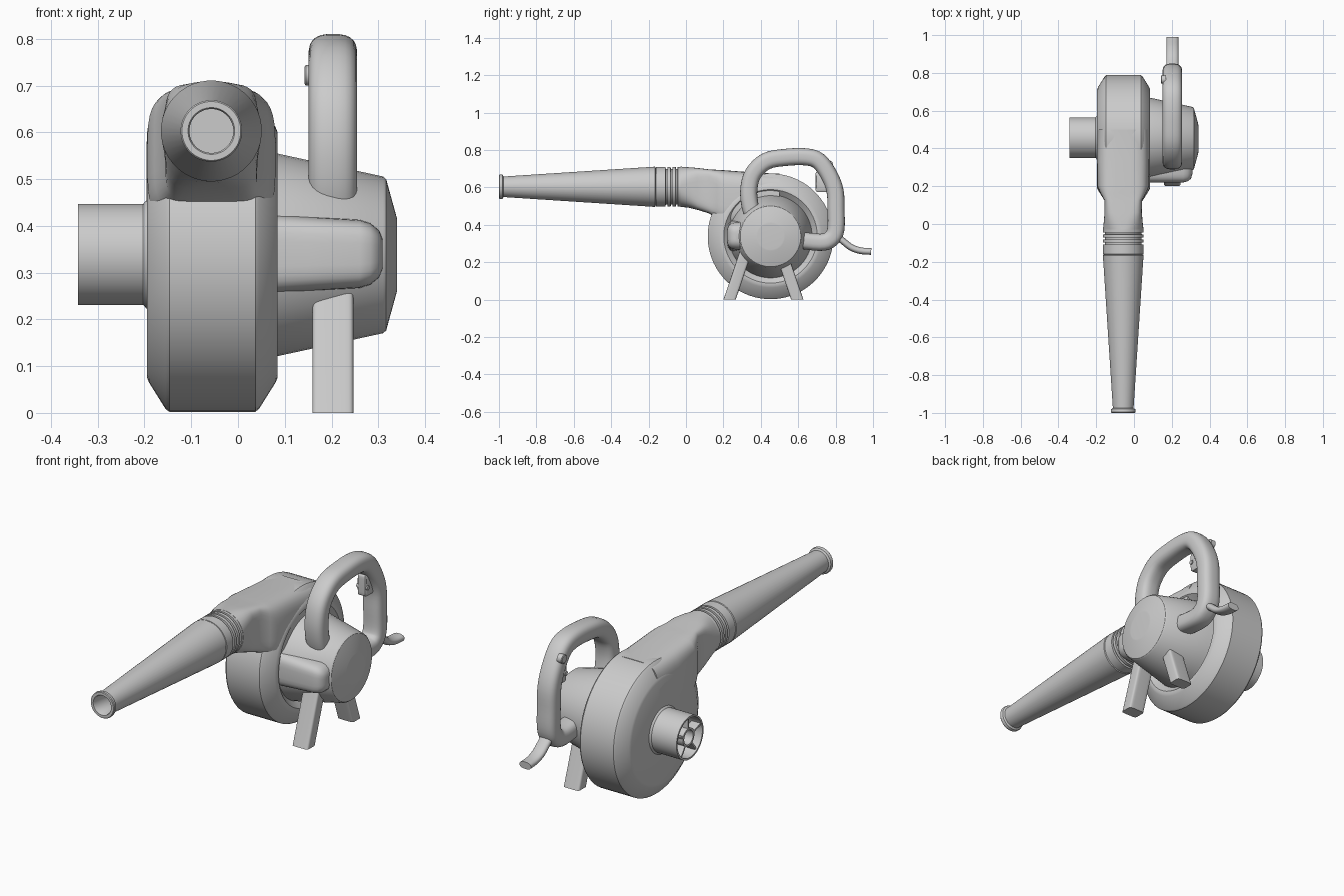
import bpy, bmesh
from math import sin, cos, pi, radians, copysign
from mathutils import Vector

if "Cube" in bpy.data.objects:
    bpy.data.objects.remove(bpy.data.objects["Cube"])


def loft(name, rings, cap_start=True, cap_end=True, angle=32):
    """Skin a list of equal-length closed rings."""
    bm = bmesh.new()
    loops = [[bm.verts.new(p) for p in r] for r in rings]
    n = len(loops[0])
    for a, b in zip(loops, loops[1:]):
        for i in range(n):
            j = (i + 1) % n
            bm.faces.new((a[i], a[j], b[j], b[i]))
    if cap_start:
        bm.faces.new(loops[0])
    if cap_end:
        bm.faces.new(loops[-1])
    bmesh.ops.recalc_face_normals(bm, faces=bm.faces)
    me = bpy.data.meshes.new(name)
    bm.to_mesh(me)
    bm.free()
    ob = bpy.data.objects.new(name, me)
    bpy.context.collection.objects.link(ob)
    bpy.ops.object.select_all(action='DESELECT')
    ob.select_set(True)
    bpy.context.view_layer.objects.active = ob
    bpy.ops.object.shade_smooth_by_angle(angle=radians(angle))
    return ob


def ring(c, u, v, e=2, n=32):
    """Superellipse ring round c with half axes u and v; e=2 is an ellipse, higher is boxier."""
    pts = []
    for i in range(n):
        t = 2 * pi * i / n + pi / n
        a, b = (copysign(abs(f) ** (2 / e), f) for f in (cos(t), sin(t)))
        pts.append(Vector(c) + Vector(u) * a + Vector(v) * b)
    return pts


def lathe_x(name, y, z, profile, n=48, **kw):
    return loft(name, [ring((x, y, z), (0, r, 0), (0, 0, r), n=n) for x, r in profile], **kw)


def lathe_y(name, x, z, profile, n=40, **kw):
    return loft(name, [ring((x, y, z), (r, 0, 0), (0, 0, r), n=n) for y, r in profile], **kw)


def smooth_path(pts, k=4):
    """Catmull-Rom resampling of a path."""
    p = [Vector(q) for q in pts]
    p = [2 * p[0] - p[1]] + p + [2 * p[-1] - p[-2]]
    out = []
    for a, b, c, d in zip(p, p[1:], p[2:], p[3:]):
        for s in range(k):
            t = s / k
            out.append(0.5 * (2 * b + (c - a) * t + (2 * a - 5 * b + 4 * c - d) * t * t
                              + (3 * b - a - 3 * c + d) * t ** 3))
    return out + [p[-2]]


def sweep(name, x, path, hx, ht, e):
    """Tube along a (y, z) path: half width hx across, half thickness ht in plane."""
    pts = smooth_path([(x, y, z) for y, z in path])
    rings = []
    for i, p in enumerate(pts):
        t = (pts[min(i + 1, len(pts) - 1)] - pts[max(i - 1, 0)]).normalized()
        rings.append(ring(p, (hx, 0, 0), Vector((1, 0, 0)).cross(t) * ht, e, 24))
    return loft(name, rings, angle=50)


def box(name, c, h, e=8):
    x, y, z = c
    return loft(name, [ring((x + s * h[0], y, z), (0, h[1] * k, 0), (0, 0, h[2] * k), e, 24)
                       for s, k in ((-1, .85), (-.8, 1), (.8, 1), (1, .85))])


CY, CZ = 0.452, 0.338      # fan axis
NX, NZ = -0.057, 0.603     # nozzle axis
HX = 0.203                 # handle plane

# Fan housing drum with chamfered rims and a dished motor side
lathe_x("fan_housing", CY, CZ, [
    (-.195, .05), (-.195, .262), (-.19, .274), (-.155, .33), (-.147, .336),
    (.037, .336), (.045, .33), (.08, .274), (.085, .262), (.085, .25), (.06, .222), (.055, .1)], n=64)

# Outlet duct: full-width tangent body narrowing from a box to a round end
duct = [(.50, .508, .138, .165, 4), (.45, .508, .139, .167, 4), (.33, .525, .139, .157, 4),
        (.20, .546, .137, .146, 4), (.165, .563, .122, .131, 5), (.125, .578, .099, .118, 7),
        (.06, .592, .099, .112, 5), (.01, .60, .103, .108, 3), (-.03, NZ, .108, .108, 2)]
loft("outlet_duct", [ring((NX, y, z), (hx, 0, 0), (0, 0, hz), e, 40) for y, z, hx, hz, e in duct], angle=40)

# Ribbed coupling collar
prof = [(-.02, .1)]
for y in (-.028, -.055, -.082):
    prof += [(y, .107), (y - .016, .107), (y - .017, .096), (y - .026, .096)]
lathe_y("coupling_ribs", NX, NZ, prof + [(-.109, .107), (-.16, .107), (-.162, .1)])

# Tapered nozzle with a flanged, hollow mouth
lathe_y("nozzle", NX, NZ, [
    (-.155, .09), (-.166, .108), (-.18, .107), (-.975, .055), (-.98, .064), (-.986, .066), (-.996, .066),
    (-1.0, .063), (-1.0, .05), (-.995, .047), (-.9, .047), (-.5, .07)])

# Air inlet pipe with a spoked guard
lathe_x("inlet_pipe", CY + .005, CZ + .001, [
    (-.19, .118), (-.196, .116), (-.203, .108), (-.342, .108), (-.342, .099), (-.20, .099)], cap_start=False)
lathe_x("inlet_guard_hub", CY + .005, CZ + .001, [
    (-.23, .036), (-.335, .036), (-.335, .046), (-.23, .046)], n=24, cap_start=False, cap_end=False)
for i in range(5):
    a = 2 * pi * i / 5 + pi / 2
    d, s = Vector((0, cos(a), sin(a))), Vector((0, -sin(a), cos(a)))
    c = Vector((-.31, CY + .005, CZ + .001))
    loft("inlet_guard_spoke", [ring(c + d * r, (.025, 0, 0), s * .006, 8, 12) for r in (.042, .102)])

# Motor housing
lathe_x("motor_housing", CY, CZ, [
    (.04, .226), (.085, .217), (.31, .168), (.317, .162), (.34, .078), (.3405, .07)])

# Vent bulge on the front of the motor
bulge = [(.05, .088, .096), (.15, .08, .096), (.26, .073, .095), (.283, .066, .09), (.302, .05, .075), (.309, .032, .05)]
loft("motor_vent_bulge", [ring((x, .315, CZ + .002), (0, hy, 0), (0, 0, hz), 4) for x, hz, hy in bulge], angle=45)

# Two splayed legs
for name, s in (("front_leg", -1), ("rear_leg", 1)):
    loft(name, [ring((HX, .414 + s * d, z), (.044, 0, 0), (0, .033, 0), 7, 24)
                for d, z in ((.181, 0), (.15, .09), (.093, .26))])

# Loop handle
sweep("handle", HX, [(.37, .42), (.343, .5), (.336, .59), (.36, .675), (.43, .74), (.53, .76), (.64, .763),
                     (.71, .74), (.765, .665), (.797, .58), (.802, .48), (.801, .375), (.775, .325),
                     (.715, .306), (.56, .325)], .052, .046, 2.8)

# Trigger, its stud and the lock button
box("trigger", (HX, .73, .63), (.024, .038, .055))
lathe_x("trigger_stud", .705, .62, [(HX - .03, .011), (HX + .03, .011)], n=16)
lathe_x("lock_button", .765, .722, [(.17, .022), (.145, .022), (.142, .018)], n=20)

# Cord sleeve
sweep("cord_sleeve", HX, [(.8, .345), (.84, .312), (.885, .278), (.935, .261), (.99, .257)], .032, .018, 2.4)
